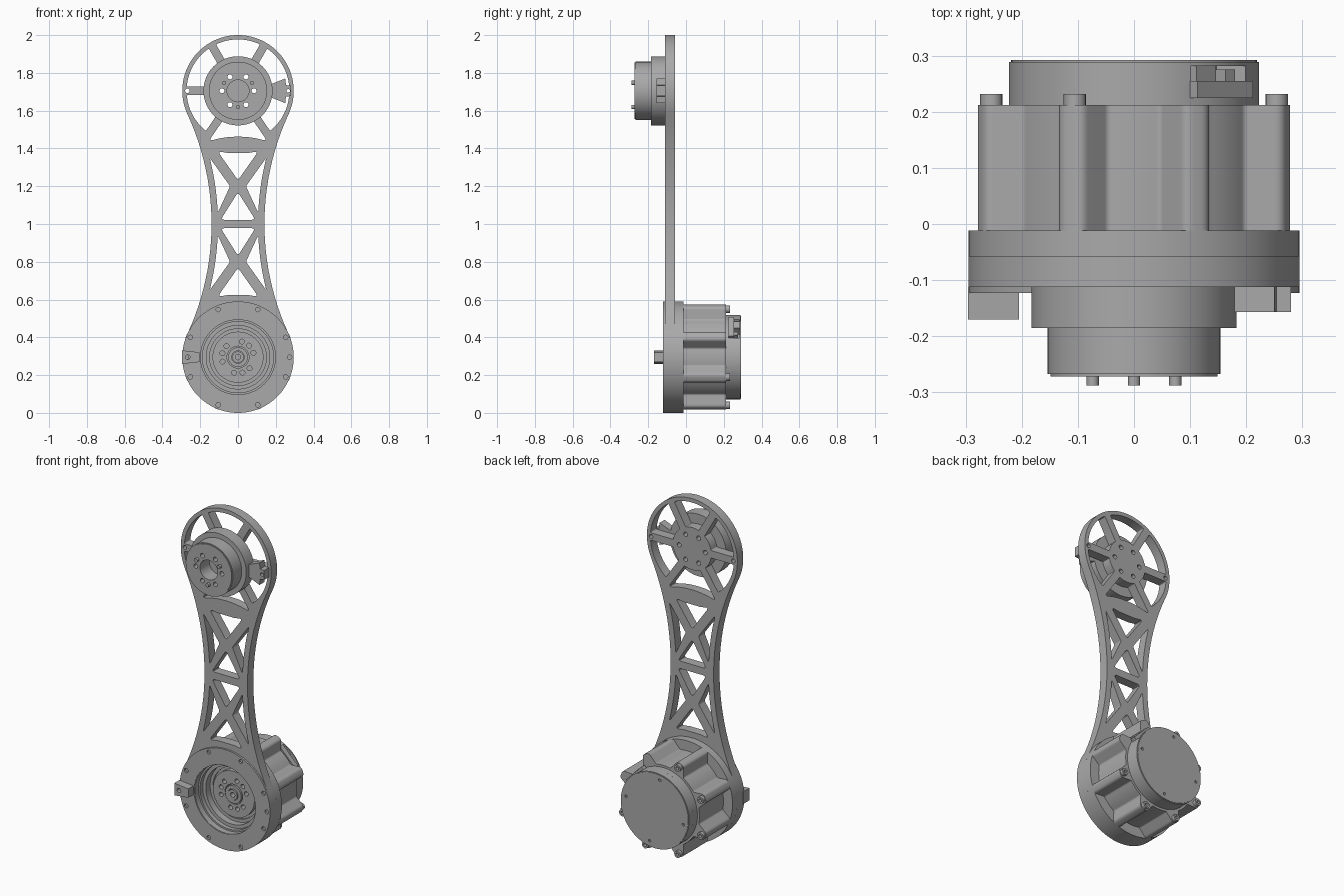
import bpy, bmesh
from math import sin, cos, asin, radians, degrees, hypot
from mathutils import Vector

cube = bpy.data.objects.get("Cube")
if cube:
    bpy.data.objects.remove(cube, do_unlink=True)

grey = bpy.data.materials.new("machined grey")
grey.use_nodes = True
grey.diffuse_color = (0.4, 0.4, 0.4, 1)
grey.node_tree.nodes["Principled BSDF"].inputs["Base Color"].default_value = grey.diffuse_color

TOP, LOW = 1.705, 0.295      # heights of the two joint axes


def arc(x, z, r, a0, a1, n=24):
    angles = [radians(a0 + (a1 - a0) * i / n) for i in range(n + 1)]
    return [Vector((x + r * cos(a), z + r * sin(a))) for a in angles]


def circle(x, z, r, n=32):
    return arc(x, z, r, 0, 360, n)[:-1]


def ring_of(z, r, angles, size):
    return [circle(r * cos(radians(a)), z + r * sin(radians(a)), size, 16) for a in angles]


def fillet(points, r, n=5):
    """Round every clear corner of a closed outline."""
    pts, out = [Vector(p) for p in points], []
    for i, p in enumerate(pts):
        a, b = pts[i - 1] - p, pts[(i + 1) % len(pts)] - p
        turn = (-a).angle(b)
        if turn < 0.25:
            out.append(p)
            continue
        t = min(r * abs(sin(turn / 2) / cos(turn / 2)), 0.45 * a.length, 0.45 * b.length)
        s, e = p + a.normalized() * t, p + b.normalized() * t
        for k in range(n + 1):
            u = k / n
            out.append(s * (1 - u) ** 2 + p * 2 * u * (1 - u) + e * u * u)
    return out


def finish(name, mesh):
    ob = bpy.data.objects.new(name, mesh)
    bpy.context.collection.objects.link(ob)
    mesh.materials.clear()
    mesh.materials.append(grey)
    bm = bmesh.new()
    bm.from_mesh(mesh)
    bmesh.ops.remove_doubles(bm, verts=bm.verts, dist=0.00005)
    bmesh.ops.recalc_face_normals(bm, faces=bm.faces)
    bm.to_mesh(mesh)
    bm.free()
    bpy.ops.object.select_all(action='DESELECT')
    ob.select_set(True)
    bpy.context.view_layer.objects.active = ob
    bpy.ops.object.shade_smooth_by_angle(angle=radians(30))
    return ob


def extrude(name, loops, y0, y1):
    """Fill x-z outlines (inner loops become holes) and extrude along y."""
    curve = bpy.data.curves.new(name, 'CURVE')
    curve.dimensions, curve.fill_mode, curve.extrude = '2D', 'BOTH', (y1 - y0) / 2
    for loop in loops:
        spline = curve.splines.new('POLY')
        spline.points.add(len(loop) - 1)
        for point, p in zip(spline.points, loop):
            point.co = (p[0], p[1], 0, 1)
        spline.use_cyclic_u = True
    temp = bpy.data.objects.new("temp", curve)
    mesh = bpy.data.meshes.new_from_object(temp)
    bpy.data.objects.remove(temp)
    for v in mesh.vertices:
        x, z, depth = v.co
        v.co = (x, (y0 + y1) / 2 - depth, z)
    return finish(name, mesh)


def lathe(name, profile, z, n=64):
    """Turn a closed (radius, y) profile around a y axis at height z."""
    bm = bmesh.new()
    vs = [bm.verts.new((r, y, z)) for r, y in profile]
    edges = [bm.edges.new((vs[i - 1], vs[i])) for i in range(len(vs))]
    bmesh.ops.spin(bm, geom=vs + edges, cent=(0, 0, z), axis=(0, 1, 0),
                   angle=radians(360), steps=n, use_merge=True)
    mesh = bpy.data.meshes.new(name)
    bm.to_mesh(mesh)
    bm.free()
    return finish(name, mesh)


def mirror(loop):
    return [Vector((-p[0], p[1])) for p in loop]


def flip(loop):
    return [Vector((p[0], 2 - p[1])) for p in loop]


# Link plate outline: two joint circles joined by tangent waist arcs
WX, WR, TAN = 1.526, 1.386, 24.8
outline = (arc(0, TOP, 0.295, -TAN, 180 + TAN, 60)[:-1] + arc(-WX, 1, WR, TAN, -TAN)[:-1]
           + arc(0, LOW, 0.295, 180 - TAN, 360 + TAN, 60)[:-1]
           + arc(WX, 1, WR, 180 + TAN, 180 - TAN)[:-1])

# Truss windows, repeated left/right and above/below the middle bar
side = fillet(arc(WX, 1, 1.42, 177.6, 165.7, 8) + [Vector((0.042, 1.2))], 0.012)
upper = fillet([(0.108, 1.385), (0.055, 1.376), (-0.055, 1.376), (-0.108, 1.385), (0, 1.232)], 0.012)
lower = fillet([(0.092, 1.022), (-0.092, 1.022), (0, 1.168)], 0.012)
truss = [side, mirror(side), upper, lower]
truss += [flip(w) for w in truss]

# Wheel windows between the spokes of the upper joint
spokes = [0, 60, 120, 180, 236, 304, 360]
R_IN, R_OUT, HALF = 0.125, 0.272, 0.022
wheel = []
for a, b in zip(spokes, spokes[1:]):
    d0, d1 = degrees(asin(HALF / R_IN)), degrees(asin(HALF / R_OUT))
    inner = arc(0, TOP, R_IN, a + d0, b - d0, 10)
    if a == 236:
        outer = [Vector((x, 1.463 - x * x)) for x in (0.155, 0.1, 0.05, 0, -0.05, -0.1, -0.155)]
    else:
        outer = arc(0, TOP, R_OUT, b - d1, a + d1, 14)
    wheel.append(fillet(inner + outer, 0.02))

HEX = range(0, 360, 60)
bolt_holes = ring_of(TOP, 0.085, HEX, 0.013)
extrude("link_plate", [outline, circle(0, LOW, 0.2, 64)] + truss + wheel + bolt_holes
        + ring_of(TOP, 0.268, (0, 180), 0.012), -0.112, -0.057)

# Upper joint output
extrude("upper_joint_base", [circle(0, TOP, 0.183, 80)] + bolt_holes, -0.185, -0.112)
bore = [circle(0, TOP, 0.058)]
extrude("upper_joint_drum", [circle(0, TOP, 0.154, 80)] + bore + bolt_holes, -0.267, -0.185)
extrude("upper_joint_face", [circle(0, TOP, 0.149, 80)] + bore + bolt_holes, -0.272, -0.267)
for i, pin in enumerate(ring_of(TOP, 0.085, (30, 150, 270), 0.011)):
    extrude(f"dowel_pin_{i + 1}", [pin], -0.288, -0.26)

# Stop tabs
extrude("upper_stop_tab", [[(0.175, TOP + 0.035), (0.25, TOP + 0.065), (0.254, TOP + 0.03),
        (0.28, TOP + 0.028), (0.28, TOP - 0.028), (0.254, TOP - 0.03), (0.25, TOP - 0.065),
        (0.175, TOP - 0.035)], circle(0.266, TOP, 0.01, 16)], -0.157, -0.112)
extrude("lower_stop_tab", [[(-0.296, LOW + 0.036), (-0.205, LOW + 0.026), (-0.205, LOW - 0.026),
        (-0.296, LOW - 0.036)], circle(-0.266, LOW, 0.012, 16)], -0.17, -0.112)

# Lower housing flanges
EIGHT = [22.5 + 45 * i for i in range(8)]
extrude("front_flange", [circle(0, LOW, 0.295, 96), circle(0, LOW, 0.2, 64)]
        + ring_of(LOW, 0.273, EIGHT + [0, 180], 0.012), -0.123, -0.112)
extrude("back_flange", [circle(0, LOW, 0.295, 96), circle(0, LOW, 0.2, 64)], -0.057, -0.012)

# Stepped socket seen from the front, with the rotor inside
lathe("stepped_socket", [(0.205, -0.12), (0.198, -0.12), (0.198, -0.085), (0.188, -0.085),
      (0.188, -0.06), (0.168, -0.06), (0.168, -0.02), (0.15, -0.02), (0.15, 0.0),
      (0.001, 0.0), (0.001, 0.02), (0.205, 0.02)], LOW)
rotor_holes = ring_of(LOW, 0.085, [a + d for a in (46, 166, 286) for d in (-30, 0, 30)], 0.013)
extrude("rotor", [circle(0, LOW, 0.135, 64), circle(0, LOW, 0.058)] + rotor_holes, -0.04, 0.0)
extrude("rotor_hub", [circle(0, LOW, 0.052), circle(0, LOW, 0.033)], -0.045, 0.0)
extrude("rotor_shaft", [circle(0, LOW, 0.03), circle(0, LOW, 0.014)], -0.05, 0.0)

# Motor body with eight bolt lobes
body = []
for a in EIGHT:
    for r, d in ((0.236, -11), (0.297, -4.4), (0.297, 4.4), (0.236, 11)):
        body += arc(0, LOW, r, a + d, a + d, 1)[:1]
    body += arc(0, LOW, 0.236, a + 15, a + 30, 4)
extrude("motor_body", [fillet(body, 0.022)], -0.012, 0.212)
for i, a in enumerate(EIGHT[2:]):
    extrude(f"bolt_head_{i + 1}", ring_of(LOW, 0.275, [a], 0.02)
            + ring_of(LOW, 0.275, [a], 0.009), 0.212, 0.232)

# End cap with a connector notch
notched = arc(0, LOW, 0.223, 63, 387, 90) + arc(0, LOW, 0.165, 27, 63, 4)
extrude("cap_base", [circle(0, LOW, 0.223, 96)], 0.212, 0.25)
extrude("cap_wall", [notched], 0.25, 0.282)
cap_holes = ring_of(LOW, 0.19, (10, 100, 190, 280), 0.008)
extrude("cap_back", [circle(0, LOW, 0.223, 96)] + cap_holes, 0.282, 0.289)
extrude("cap_edge", [circle(0, LOW, 0.219, 96)] + cap_holes, 0.289, 0.292)


def connector(name, r0, r1, t0, t1, y0, y1):
    c = cos(radians(45))
    extrude(name, [[((r - t) * c, LOW + (r + t) * c) for r, t in
                    ((r0, t0), (r1, t0), (r1, t1), (r0, t1))]], y0, y1)


connector("connector_shelf", 0.16, 0.23, -0.07, 0.07, 0.225, 0.255)
connector("connector_plug", 0.16, 0.212, 0.005, 0.055, 0.255, 0.282)
connector("connector_pin", 0.16, 0.21, -0.045, -0.02, 0.255, 0.275)
